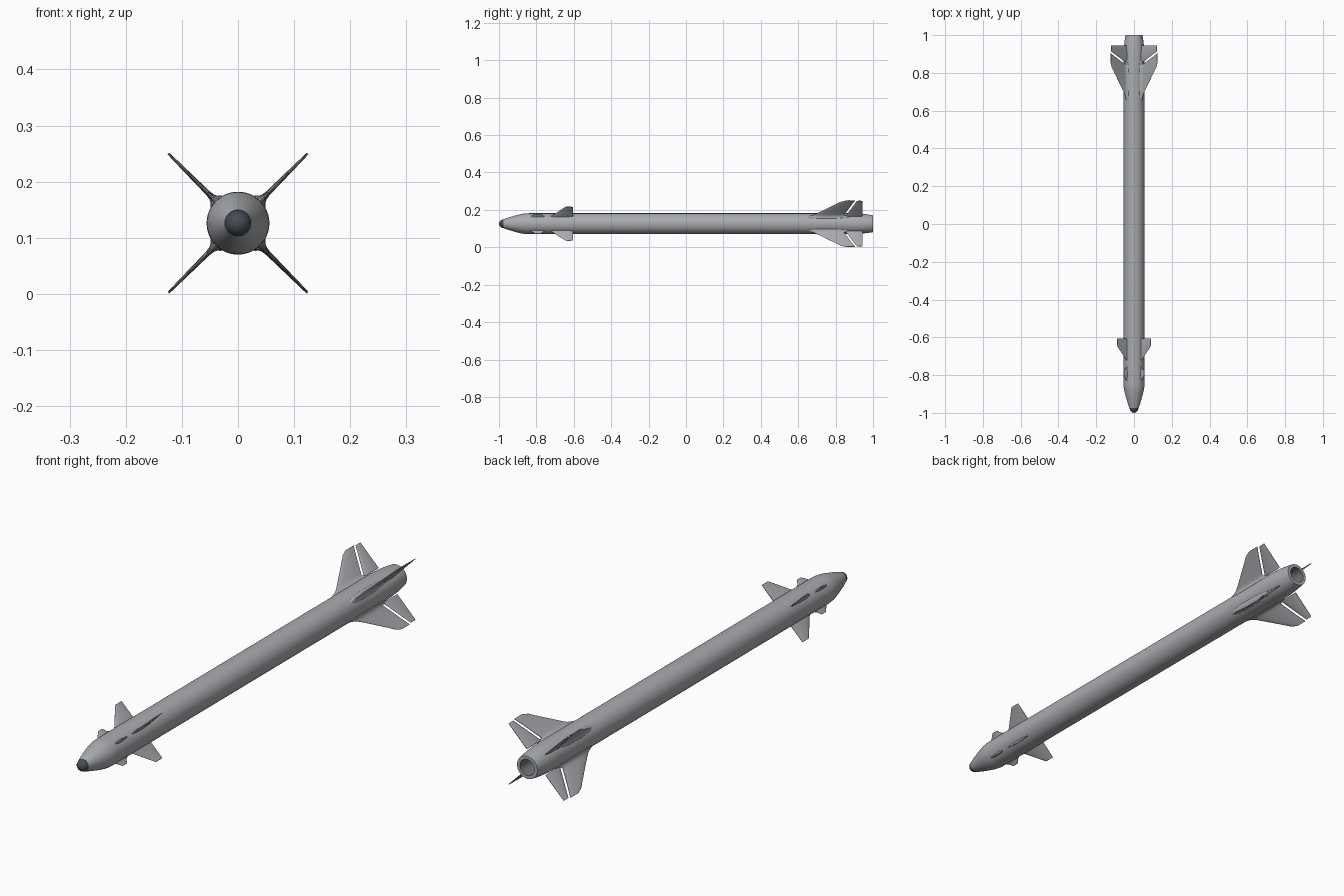
import bpy, bmesh, math
from mathutils import Vector

if "Cube" in bpy.data.objects:
    bpy.data.objects.remove(bpy.data.objects["Cube"])

CZ = 0.126  # height of the body axis


def material(name, rgb):
    m = bpy.data.materials.new(name)
    m.diffuse_color = (*rgb, 1)
    m.use_nodes = True
    m.node_tree.nodes["Principled BSDF"].inputs["Base Color"].default_value = m.diffuse_color
    return m


GREY = material("light grey", (0.40, 0.41, 0.43))
DARK = material("dark slate", (0.06, 0.07, 0.09))
INNER = material("nozzle grey", (0.15, 0.17, 0.20))


def finish(bm, name, mat, angle):
    bmesh.ops.recalc_face_normals(bm, faces=bm.faces)
    me = bpy.data.meshes.new(name)
    bm.to_mesh(me)
    bm.free()
    me.materials.append(mat)
    ob = bpy.data.objects.new(name, me)
    bpy.context.collection.objects.link(ob)
    bpy.ops.object.select_all(action='DESELECT')
    ob.select_set(True)
    bpy.context.view_layer.objects.active = ob
    bpy.ops.object.shade_smooth_by_angle(angle=math.radians(angle))
    return ob


def lathe(name, profile, mat, n=48):
    """Spin (y, radius) points around the body axis."""
    bm = bmesh.new()
    rings = []
    for y, r in profile:
        if r == 0:
            rings.append([bm.verts.new((0, y, CZ))] * n)
        else:
            rings.append([bm.verts.new((r * math.cos(2 * math.pi * i / n), y,
                                        CZ + r * math.sin(2 * math.pi * i / n))) for i in range(n)])
    for a, b in zip(rings, rings[1:]):
        for i in range(n):
            j = (i + 1) % n
            bm.faces.new(list(dict.fromkeys((a[i], a[j], b[j], b[i]))))
    return finish(bm, name, mat, 35)


# chordwise section: (fraction of chord, fraction of half thickness)
SECTION = [(0, 0.1), (0.04, 0.4), (0.12, 0.75), (0.3, 1), (0.65, 0.95), (0.88, 0.6), (1, 0.25)]


def fins(name, stations):
    """Four fins, each lofted through (radius, lead y, trail y, half thickness)."""
    for k in range(4):
        a = math.radians(45 + 90 * k)
        out = Vector((math.cos(a), 0, math.sin(a)))
        side = Vector((-math.sin(a), 0, math.cos(a)))
        bm = bmesh.new()
        rows = []
        for r, y0, y1, t in stations:
            loop = [(u, h) for u, h in SECTION] + [(u, -h) for u, h in reversed(SECTION)]
            rows.append([bm.verts.new(out * r + side * (h * t) + Vector((0, y0 + (y1 - y0) * u, CZ)))
                         for u, h in loop])
        n = len(rows[0])
        for p, q in zip(rows, rows[1:]):
            for i in range(n):
                j = (i + 1) % n
                bm.faces.new((p[i], p[j], q[j], q[i]))
        bm.faces.new(rows[0])
        bm.faces.new(rows[-1])
        finish(bm, f"{name}_{k + 1}", GREY, 30)


# body tube with tapered nose, boat tail and rear rim
lathe("body", [(-0.975, 0.0), (-0.975, 0.024), (-0.95, 0.033), (-0.91, 0.0445), (-0.88, 0.052), (-0.86, 0.055),
               (-0.84, 0.056), (0.88, 0.056), (0.91, 0.0552), (0.945, 0.0525), (0.975, 0.049),
               (1.0, 0.045), (1.0, 0.032)], GREY)

# dark rounded nose tip
lathe("nose_tip", [(-0.973, 0.0), (-0.973, 0.0235), (-0.98, 0.0225), (-0.988, 0.0195),
                   (-0.994, 0.0145), (-0.998, 0.008), (-1.0, 0.0)], DARK)

# recessed exhaust nozzle
lathe("nozzle", [(1.0, 0.032), (0.96, 0.029), (0.91, 0.022), (0.91, 0.0)], INNER)

# large rear fins, flared into the body
fins("rear_fin", [(0.045, 0.635, 0.885, 0.018), (0.056, 0.645, 0.880, 0.014), (0.060, 0.662, 0.862, 0.009),
                  (0.066, 0.680, 0.845, 0.006), (0.076, 0.697, 0.850, 0.0045), (0.145, 0.798, 0.887, 0.003),
                  (0.165, 0.826, 0.899, 0.0025), (0.1755, 0.855, 0.905, 0.002)])

# hinged control surfaces behind the rear fins
fins("rear_flap", [(0.058, 0.853, 0.944, 0.0045), (0.172, 0.914, 0.944, 0.002)])

# mid-nose canards
fins("canard", [(0.050, -0.732, -0.605, 0.006), (0.060, -0.718, -0.605, 0.004),
                (0.118, -0.655, -0.605, 0.0025), (0.127, -0.645, -0.605, 0.002)])

# small forward vanes
fins("forward_vane", [(0.050, -0.840, -0.745, 0.007), (0.057, -0.828, -0.755, 0.005),
                      (0.063, -0.820, -0.767, 0.0035), (0.077, -0.803, -0.776, 0.002)])
